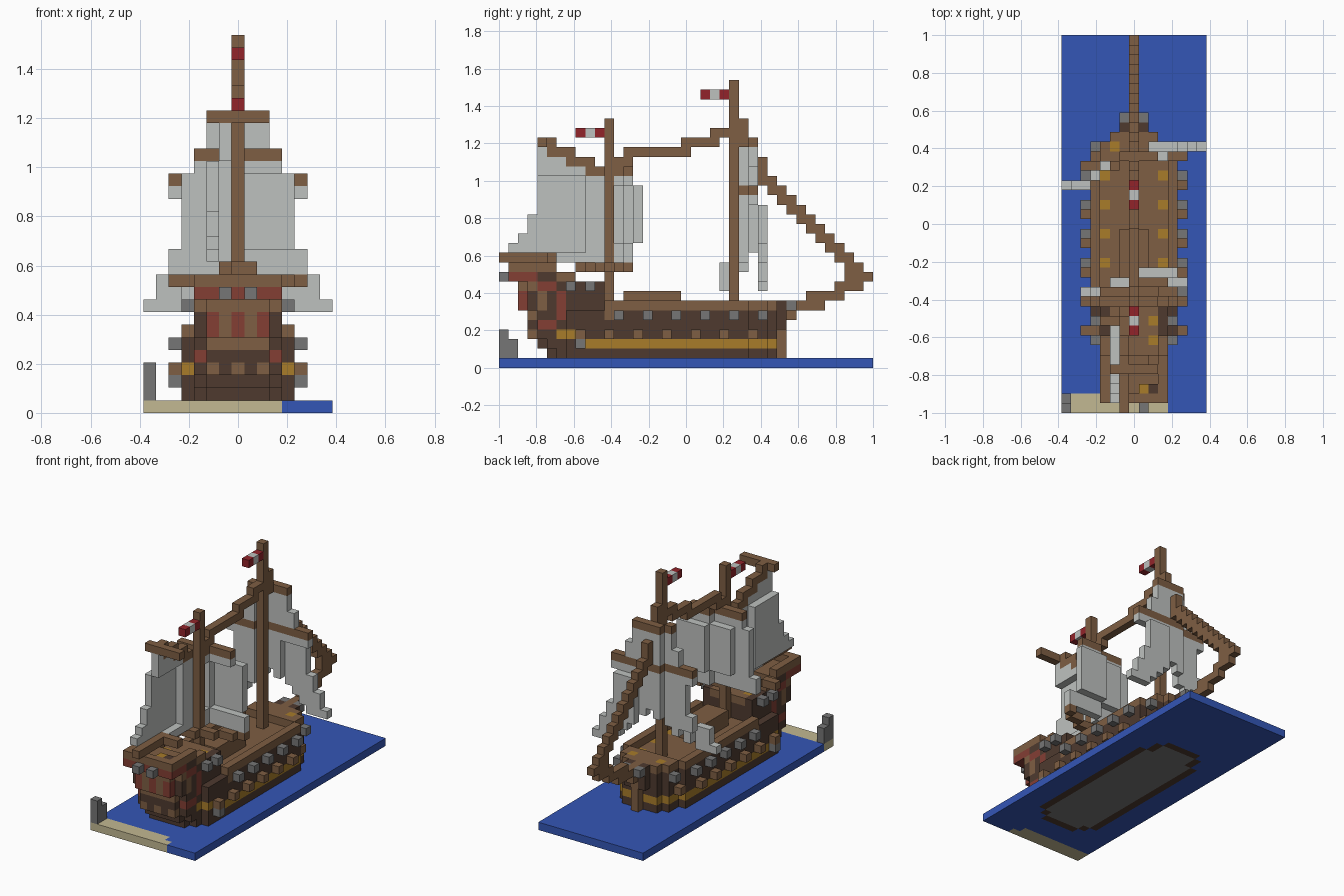
import bpy
import bmesh

old = bpy.data.objects.get("Cube")
if old:
    bpy.data.objects.remove(old, do_unlink=True)

V = 2 / 39  # block size; blocks are addressed as (x from centre, y row, z layer)


def linear(c):
    c /= 255
    return c / 12.92 if c <= 0.04045 else ((c + 0.055) / 1.055) ** 2.4


PALETTE = {
    "water_blue": (52, 86, 182), "sand": (194, 184, 146),
    "dark_wood": (78, 58, 47), "wood": (126, 94, 67),
    "sail_white": (190, 193, 191), "stone_grey": (118, 118, 118),
    "gold": (168, 124, 42), "flag_red": (146, 36, 42), "faded_red": (132, 62, 52),
}
MATS = {}
for name, rgb in PALETTE.items():
    mat = bpy.data.materials.new(name)
    mat.use_nodes = True
    col = tuple(linear(c) for c in rgb) + (1.0,)
    mat.diffuse_color = col
    mat.node_tree.nodes["Principled BSDF"].inputs["Base Color"].default_value = col
    MATS[name] = mat

grid = {}


def put(part, color, x, y, z):
    grid[(x, y, z)] = (part, color)


def box(part, color, xs, ys, zs):
    """Fill an inclusive range of blocks."""
    for x in range(xs[0], xs[1] + 1):
        for y in range(ys[0], ys[1] + 1):
            for z in range(zs[0], zs[1] + 1):
                put(part, color, x, y, z)


# Sea base with a beach and a stone post
box("sea", "water_blue", (-7, 7), (0, 38), (0, 0))
box("beach", "sand", (-7, 3), (0, 0), (0, 0))
box("beach", "sand", (-7, 2), (1, 1), (0, 0))
box("post", "stone_grey", (-7, -7), (0, 0), (1, 3))
box("post", "stone_grey", (-7, -7), (1, 1), (1, 2))

STERN = [5, 5, 4, 3, 3, 3, 2, 2, 2, 1]


def half_width(y, z):
    """Half width of the hull plan, or -1 outside it."""
    if y < STERN[z] or (z >= 6 and y > 10):
        return -1
    if y == STERN[z] and z < 9:
        return 2
    if y <= (10 if z >= 6 else 6):
        return 3
    if y <= 24:
        return 4
    taper = {25: 4, 26: 3, 27: 3, 28: 2, 29: 1 if z >= 4 else -1}
    return taper.get(y, -1)


def hull_color(x, y, z, w):
    a = abs(x)
    if z == 0:
        return "dark_wood" if a == w or y in (5, 28) else "stone_grey"
    if y == STERN[z] and z >= 3:                     # stern panel
        if z in (6, 7):
            return "faded_red" if x % 2 == 0 else "wood"
        if z == 3:
            return "wood" if x % 2 == 0 else "dark_wood"
        return {5: "wood", 8: "wood", 9: "faded_red"}.get(z, "dark_wood")
    if a < w and (z in (5, 8, 9)):                   # deck planks
        return "wood"
    if z == 9:
        return "faded_red" if y <= 3 else "dark_wood"
    if z in (4, 8) and y in (4, 5) or z in (5, 6, 7) and y == 6:
        return "faded_red"                           # ring on the quarter
    if z in (6, 7) and y == 4:
        return "wood"
    if z == 8 and y == 3:
        return "wood"
    if z == 2 and y >= 9 or z == 3 and y in (6, 7):
        return "gold"
    if z == 5 and y == 11:
        return "wood"
    return "dark_wood"


# Hull and stern castle
for z in range(10):
    for y in range(30):
        if z == 9 and y > 5:
            continue
        w = half_width(y, z)
        for x in range(-w, w + 1):
            put("hull", hull_color(x, y, z, w), x, y, z)
box("stem", "wood", (0, 0), (29, 29), (1, 4))

# Rails and foredeck
for y in range(11, 29):
    w = half_width(y, 5)
    for x in range(-w, w + 1):
        if abs(x) == w or y >= 26:
            put("waist_rail", "wood", x, y, 6)
for y in range(1, 6):
    for x in range(-3, 4):
        if abs(x) == 3 or y == 1:
            put("castle_rail", "wood", x, y, 10)
for s in (-1, 1):
    box("castle_rail", "wood", (3 * s, 3 * s), (6, 7), (9, 9))
put("deck_fitting", "gold", 1, 2, 10)
put("deck_fitting", "dark_wood", 2, 2, 10)
box("hatch", "wood", (-1, 1), (13, 18), (6, 7))

# Guns, ports and their deck mounts
for s in (-1, 1):
    for y in range(12, 28, 3):
        w = half_width(y, 5)
        put("side_guns", "stone_grey", s * (w + 1), y, 5)
        put("gun_mounts", "gold", s * (w - 1), y, 5)
    for y in range(8, 27, 3):
        put("oar_ports", "wood", s * (half_width(y, 3) + 1), y, 3)
    put("side_guns", "stone_grey", s * 5, 8, 2)
    for y in (7, 9):
        put("castle_guns", "stone_grey", s * 4, y, 8)
        put("gun_mounts", "gold", s * 2, y, 8)
    put("stern_guns", "stone_grey", s, 0, 9)
    put("bow_guns", "stone_grey", s, 30, 6)
    put("bow_guns", "dark_wood", s, 29, 6)
    put("gun_mounts", "gold", s * 2, 27, 6)

# Bowsprit, masts and stays
for y0, y1, z in ((29, 30, 5), (29, 33, 6), (32, 35, 7), (35, 37, 8), (36, 38, 9)):
    box("bowsprit", "wood", (0, 0), (y0, y1), (z, z))
box("main_mast", "wood", (0, 0), (24, 24), (6, 29))
box("mizzen_mast", "wood", (0, 0), (11, 11), (6, 25))
box("forestay", "wood", (0, 0), (25, 25), (23, 25))
box("forestay", "wood", (0, 0), (26, 26), (21, 23))
box("forestay", "wood", (0, 0), (27, 27), (19, 21))
for y in range(28, 38):
    box("forestay", "wood", (0, 0), (y, y), (46 - y, 47 - y))
for y0, y1, z in ((12, 13, 21), (13, 19, 22), (19, 22, 23), (22, 23, 24)):
    box("mast_stay", "wood", (0, 0), (y0, y1), (z, z))

# Square sails, set at a slant and bellied forward
MAIN = [23, 23, 23, 24, 25, 25, 26, 26, 26, 27, 27, 27, 27, 27, 27]


def main_y(x, z):
    y = MAIN[x + 7]
    if z < 11:
        return y
    return max(25, min(y, 26 if z >= 17 else 27))


def mizzen_y(x, z):
    if z == 10:
        return 8 + (x + 5) // 2
    belly = 1 if 13 <= z <= 18 else 0
    return 12 + (x > -3) * belly + (x > 0)


def sail(part, color, place, z, w, gap=0):
    """One row of blocks, doubled where the cloth steps."""
    for x in range(-w, w + 1):
        if abs(x) < gap:
            continue
        y = place(x, z)
        put(part, color, x, y, z)
        if x < w:
            for step in range(y + 1, place(x + 1, z)):
                put(part, color, x, step, z)


for z in range(8, 18):
    w = {8: 7, 9: 6, 10: 6, 11: 5, 12: 5, 17: 5}.get(z, 4)
    sail("main_sail", "sail_white", main_y, z, w, max(0, 13 - z))
for z in range(19, 23):
    sail("main_topsail", "sail_white", main_y, z, 3 if z < 21 else 2)
sail("main_yard", "wood", main_y, 18, 5)
sail("top_yard", "wood", main_y, 23, 2)
for z in range(11, 20):
    w = 5 if z < 13 else 3 if z == 19 else 4
    sail("mizzen_sail", "sail_white", mizzen_y, z, w)
sail("mizzen_yard", "wood", mizzen_y, 20, 3)
sail("mizzen_boom", "wood", mizzen_y, 10, 5)

# Fore-and-aft sail over the stern, with gaff and boom
for z in range(11, 22):
    first = {11: 6, 12: 1, 13: 2, 14: 3, 15: 3}.get(z, 4)
    last = 10 if z < 20 else 8 if z == 20 else 6
    for y in range(first, last + 1):
        x = -2 if 12 <= z <= 19 and y < 9 else -1
        put("stern_sail", "sail_white", x, y, z)
put("stern_sail", "sail_white", -1, 4, 22)
for y0, y1, z in ((9, 10, 20), (7, 9, 21), (5, 7, 22), (4, 5, 23)):
    box("gaff", "wood", (-1, -1), (y0, y1), (z, z))
box("gaff", "wood", (-2, 2), (4, 4), (23, 23))
box("stern_boom", "wood", (-1, -1), (0, 5), (11, 11))
box("stern_boom", "wood", (-1, 1), (5, 5), (11, 11))

# Striped pennants
for y0, z in ((21, 28), (8, 24)):
    for n, color in enumerate(("flag_red", "sail_white", "flag_red")):
        put("pennants", color, 0, y0 + n, z)

# Turn each part into a mesh of its exposed block faces
AXES = ((1, 0, 0), (0, 1, 0), (0, 0, 1))
CORNERS = ((0, 0), (1, 0), (1, 1), (0, 1))
parts = {}
for cell, (part, color) in grid.items():
    parts.setdefault(part, []).append((cell, color))
for part, cells in parts.items():
    mesh = bpy.data.meshes.new(part)
    slots = sorted({color for _, color in cells})
    for color in slots:
        mesh.materials.append(MATS[color])
    bm = bmesh.new()
    for cell, color in cells:
        for a in range(3):
            for side in (0, 1):
                if tuple(c + d * (2 * side - 1) for c, d in zip(cell, AXES[a])) in grid:
                    continue
                verts = []
                for u, v in CORNERS if side else CORNERS[::-1]:
                    p = list(cell)
                    p[a] += side
                    p[(a + 1) % 3] += u
                    p[(a + 2) % 3] += v
                    verts.append(bm.verts.new(((p[0] - 0.5) * V, (p[1] - 19.5) * V, p[2] * V)))
                bm.faces.new(verts).material_index = slots.index(color)
    bmesh.ops.remove_doubles(bm, verts=bm.verts, dist=V / 50)
    bm.to_mesh(mesh)
    bm.free()
    bpy.context.collection.objects.link(bpy.data.objects.new(part, mesh))
